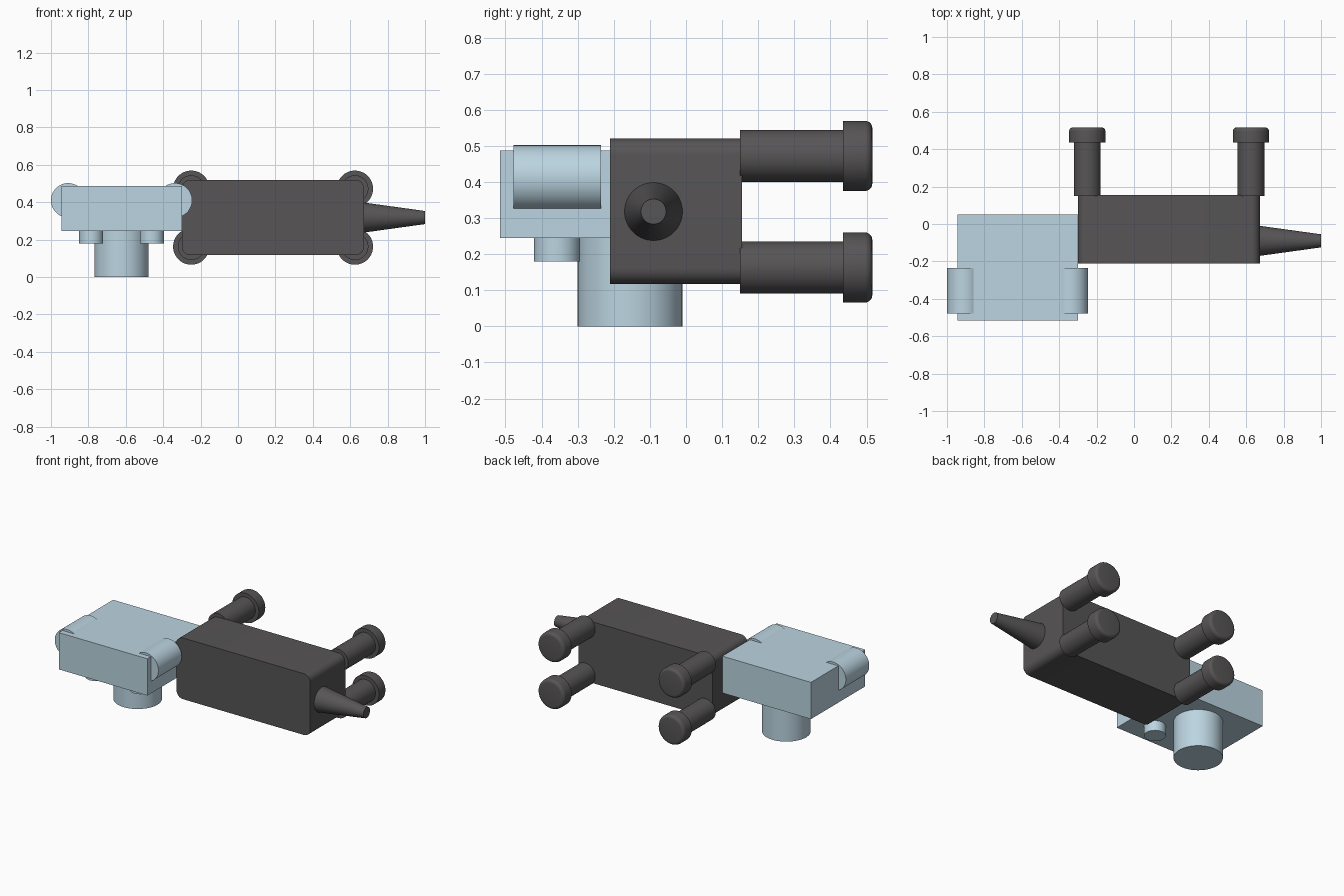
import bpy, bmesh, math
from mathutils import Vector

if "Cube" in bpy.data.objects:
    bpy.data.objects.remove(bpy.data.objects["Cube"])


def material(name, rgb):
    m = bpy.data.materials.new(name)
    m.diffuse_color = (*rgb, 1)
    m.use_nodes = True
    m.node_tree.nodes["Principled BSDF"].inputs["Base Color"].default_value = m.diffuse_color
    return m


DARK = material("charcoal", (0.095, 0.09, 0.09))
PALE = material("pale_blue", (0.50, 0.66, 0.75))


def finish(name, bm, mat):
    bmesh.ops.recalc_face_normals(bm, faces=bm.faces)
    me = bpy.data.meshes.new(name)
    bm.to_mesh(me)
    bm.free()
    me.materials.append(mat)
    ob = bpy.data.objects.new(name, me)
    bpy.context.collection.objects.link(ob)
    bpy.ops.object.select_all(action='DESELECT')
    ob.select_set(True)
    bpy.context.view_layer.objects.active = ob
    bpy.ops.object.shade_smooth_by_angle(angle=math.radians(35))
    return ob


def box(name, lo, hi, mat, round_y=0):
    """Box between two corners; round_y rounds the edges running along y."""
    lo, hi = Vector(lo), Vector(hi)
    bm = bmesh.new()
    bmesh.ops.create_cube(bm, size=1)
    for v in bm.verts:
        v.co = (lo + hi) / 2 + v.co * (hi - lo)
    if round_y:
        edges = [e for e in bm.edges
                 if abs(e.verts[0].co.y - e.verts[1].co.y) > 1e-4]
        bmesh.ops.bevel(bm, geom=edges, offset=round_y, segments=8,
                        profile=0.5, affect='EDGES')
    return finish(name, bm, mat)


def rod(name, a, b, r1, r2, mat, round_end=0):
    """Cylinder or cone from a to b; round_end softens the rim at b."""
    a, b = Vector(a), Vector(b)
    d = b - a
    bm = bmesh.new()
    bmesh.ops.create_cone(bm, cap_ends=True, segments=64, radius1=r1,
                          radius2=r2, depth=d.length)
    if round_end:
        rim = [e for e in bm.edges if all(v.co.z > 0 for v in e.verts)]
        bmesh.ops.bevel(bm, geom=rim, offset=round_end, segments=5,
                        profile=0.5, affect='EDGES')
    q = d.to_track_quat('Z', 'Y')
    for v in bm.verts:
        v.co = (a + b) / 2 + q @ v.co
    return finish(name, bm, mat)


# Body, lying on its side
box("body", (-0.30, -0.21, 0.117), (0.673, 0.155, 0.52), DARK, round_y=0.045)

# Legs and feet
for x, end in ((-0.25, "front"), (0.625, "rear")):
    for z, side in ((0.163, "lower"), (0.472, "upper")):
        rod(f"{end}_{side}_leg", (x, 0.15, z), (x, 0.45, z), 0.072, 0.072, DARK)
        rod(f"{end}_{side}_foot", (x, 0.435, z), (x, 0.516, z),
            0.097, 0.097, DARK, round_end=0.02)

# Tail
rod("tail", (0.66, -0.09, 0.318), (1.0, -0.09, 0.318), 0.082, 0.035, DARK)

# Head and snout
HX = -0.6225
box("head", (-0.945, -0.515, 0.245), (-0.30, 0.05, 0.487), PALE)
rod("snout", (HX, -0.155, 0.26), (HX, -0.155, 0), 0.145, 0.145, PALE)

# Eyes and ears
for s, side in ((-1, "left"), (1, "right")):
    ex, ax = HX + s * 0.1625, HX + s * 0.2855
    rod(f"{side}_eye", (ex, -0.357, 0.26), (ex, -0.357, 0.18), 0.064, 0.064, PALE)
    rod(f"{side}_ear", (ax, -0.478, 0.41), (ax, -0.235, 0.41), 0.092, 0.092, PALE)
